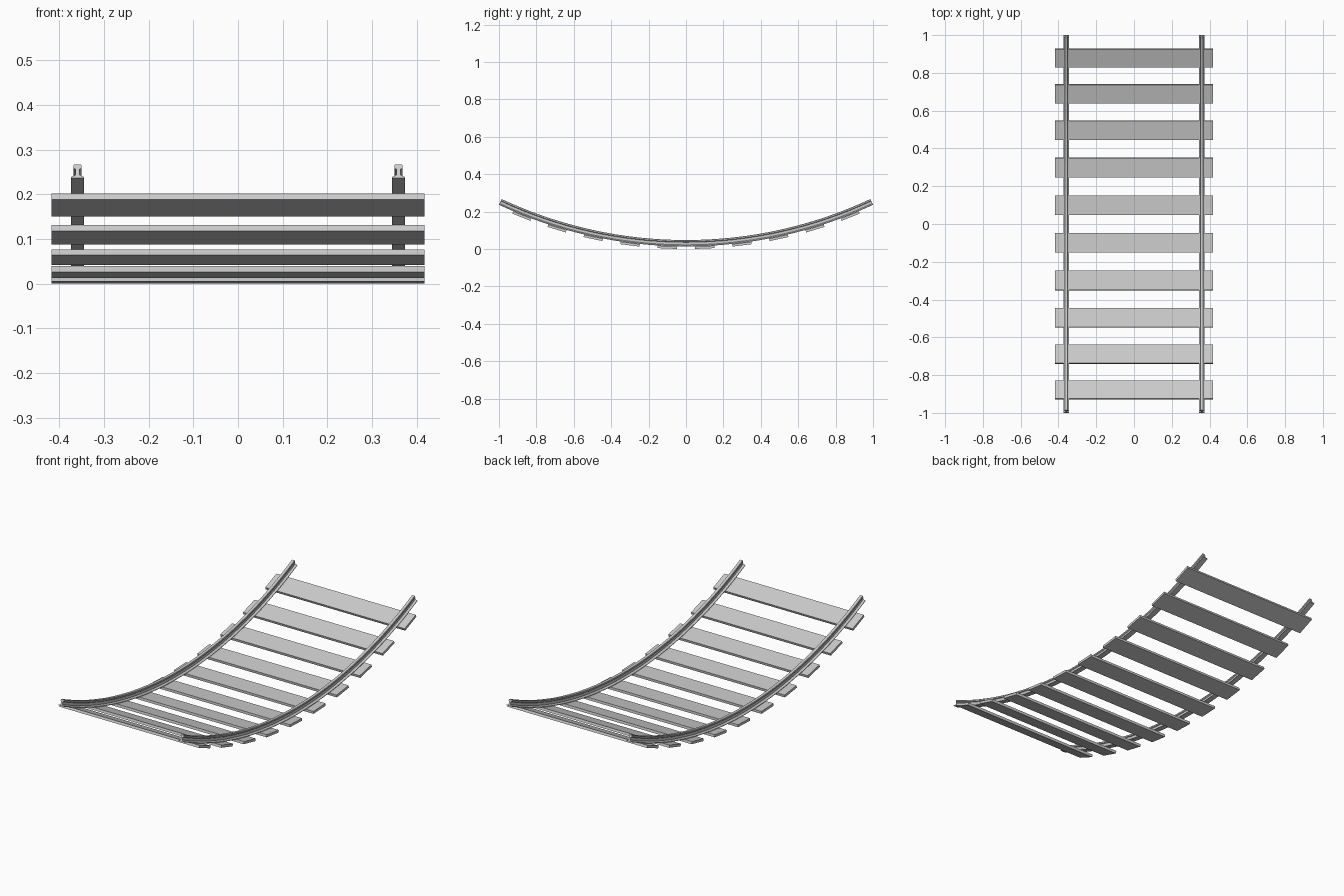
import bpy, bmesh, math
from mathutils import Matrix

if "Cube" in bpy.data.objects:
    bpy.data.objects.remove(bpy.data.objects["Cube"])

R = 2.36                       # radius of the rail underside
Z0 = 0.0137                    # rail underside height at the lowest point
CENTRE_Z = Z0 + R
END = math.asin(1.0 / R)
SEGMENTS = 32


def finish(bm, name):
    bmesh.ops.recalc_face_normals(bm, faces=bm.faces)
    mesh = bpy.data.meshes.new(name)
    bm.to_mesh(mesh)
    bm.free()
    obj = bpy.data.objects.new(name, mesh)
    bpy.context.collection.objects.link(obj)
    return obj


# half of the rail cross-section: (half width, height), foot to head
half = [(0.0148, 0), (0.0148, 0.003), (0.009, 0.005), (0.0045, 0.0085),
        (0.0045, 0.022), (0.009, 0.025), (0.009, 0.032), (0.0075, 0.034)]
profile = half + [(-x, h) for x, h in reversed(half)]


def make_rail(name, x0):
    bm = bmesh.new()
    rings = []
    for i in range(SEGMENTS + 1):
        a = -END + 2 * END * i / SEGMENTS
        rings.append([bm.verts.new((x0 + x, (R - h) * math.sin(a),
                                    CENTRE_Z - (R - h) * math.cos(a)))
                      for x, h in profile])
    n = len(profile)
    for r, s in zip(rings, rings[1:]):
        for j in range(n):
            k = (j + 1) % n
            bm.faces.new((r[j], r[k], s[k], s[j]))
    bm.faces.new(rings[0])
    bm.faces.new(rings[-1])
    return finish(bm, name)


# two curved rails
make_rail("left_rail", -0.359)
make_rail("right_rail", 0.359)

# ten flat sleepers tangent to the underside of the rails
THICK, WIDTH, LENGTH = 0.0135, 0.103, 0.834
for i in range(10):
    a = math.radians((i - 4.5) * 4.84)
    bm = bmesh.new()
    bmesh.ops.create_cube(bm, size=1)
    r = R + THICK / 2
    place = (Matrix.Translation((0, r * math.sin(a), CENTRE_Z - r * math.cos(a)))
             @ Matrix.Rotation(a, 4, 'X')
             @ Matrix.Diagonal((LENGTH, WIDTH, THICK, 1)))
    bmesh.ops.transform(bm, matrix=place, verts=bm.verts)
    finish(bm, f"sleeper_{i + 1}")
